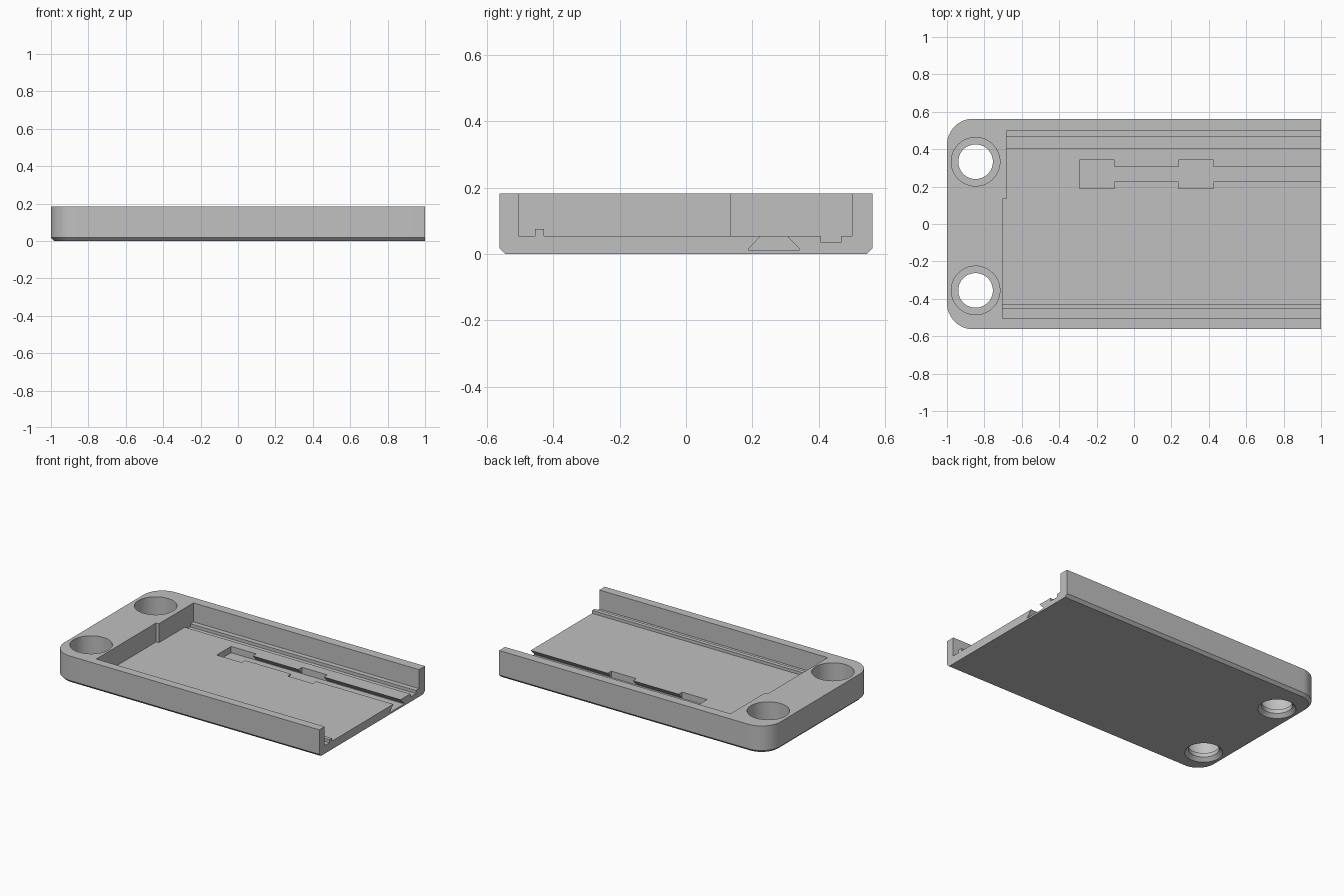
import bpy, bmesh
from math import cos, sin, pi, radians

cube = bpy.data.objects.get("Cube")
if cube:
    bpy.data.objects.remove(cube, do_unlink=True)

HALF_Y, HEIGHT, FLOOR = 0.5625, 0.183, 0.055
CORNER, CHAMFER = 0.14, 0.018

grey = bpy.data.materials.new("light_grey")
grey.use_nodes = True
grey.diffuse_color = (0.53, 0.53, 0.53, 1)
grey.node_tree.nodes["Principled BSDF"].inputs["Base Color"].default_value = grey.diffuse_color


def loft(name, rings):
    """Closed solid through rings of equal point count."""
    bm = bmesh.new()
    loops = [[bm.verts.new(p) for p in ring] for ring in rings]
    n = len(loops[0])
    for a, b in zip(loops, loops[1:]):
        for i in range(n):
            j = (i + 1) % n
            bm.faces.new((a[i], a[j], b[j], b[i]))
    bm.faces.new(loops[0][::-1])
    bm.faces.new(loops[-1])
    bmesh.ops.recalc_face_normals(bm, faces=bm.faces)
    mesh = bpy.data.meshes.new(name)
    bm.to_mesh(mesh)
    bm.free()
    mesh.materials.append(grey)
    obj = bpy.data.objects.new(name, mesh)
    bpy.context.collection.objects.link(obj)
    return obj


def outline(z, inset):
    """Plate outline: square right end, rounded left corners."""
    y, r, steps = HALF_Y - inset, CORNER - inset, 16
    pts = [(1, -y, z), (1, y, z)]
    for side, start in ((1, pi / 2), (-1, pi)):
        for i in range(steps + 1):
            a = start + pi / 2 * i / steps
            pts.append((-1 + CORNER + r * cos(a),
                        side * (HALF_Y - CORNER) + r * sin(a), z))
    return pts


def prism_x(name, profile, x0, x1):
    return loft(name, [[(x, y, z) for y, z in profile] for x in (x0, x1)])


def box(name, x0, x1, y0, y1, z0, z1):
    return prism_x(name, [(y0, z0), (y1, z0), (y1, z1), (y0, z1)], x0, x1)


def revolve(name, x, y, profile, n=64):
    return loft(name, [[(x + r * cos(2 * pi * i / n), y + r * sin(2 * pi * i / n), z)
                        for i in range(n)] for r, z in profile])


# Plate with chamfered lower edge
plate = loft("tray_plate", [outline(0, CHAMFER), outline(CHAMFER, 0), outline(HEIGHT, 0)])

TOP, END = HEIGHT + 0.1, 1.1
cutters = [
    # Main pocket, leaving a thin guide rail
    prism_x("pocket_cutter", [
        (-0.505, FLOOR), (-0.455, FLOOR), (-0.455, 0.075), (-0.428, 0.075),
        (-0.428, FLOOR), (0.133, FLOOR), (0.133, TOP), (-0.505, TOP)], -0.703, END),
    # Shorter part of the pocket with its sunken groove
    prism_x("groove_pocket_cutter", [
        (0.1, FLOOR), (0.407, FLOOR), (0.407, 0.034), (0.467, 0.034),
        (0.467, FLOOR), (0.5, FLOOR), (0.5, TOP), (0.1, TOP)], -0.682, END),
    # Dovetail slot
    prism_x("dovetail_cutter", [
        (0.189, 0.012), (0.342, 0.012), (0.342, 0.016), (0.304, FLOOR), (0.304, 0.1),
        (0.226, 0.1), (0.226, FLOOR), (0.189, 0.016)], -0.2, END),
]
# Insertion openings along the dovetail
for x0, x1 in ((-0.291, -0.104), (0.238, 0.425)):
    cutters.append(box("opening_cutter", x0, x1, 0.189, 0.342, 0.012, 0.1))
# Counterbored screw holes with chamfered underside
for y in (0.333, -0.355):
    cutters.append(revolve("hole_cutter", -0.847, y, [
        (0.125, -0.01), (0.0925, 0.0225), (0.0925, 0.05), (0.13, 0.05), (0.13, TOP)]))

bpy.ops.object.select_all(action="DESELECT")
bpy.context.view_layer.objects.active = plate
plate.select_set(True)
for cutter in cutters:
    cutter.hide_render = True
    mod = plate.modifiers.new("cut", "BOOLEAN")
    mod.operation = "DIFFERENCE"
    mod.solver = "EXACT"
    mod.object = cutter
    bpy.ops.object.modifier_apply(modifier=mod.name)
    bpy.data.objects.remove(cutter, do_unlink=True)

bpy.ops.object.shade_smooth_by_angle(angle=radians(30))
